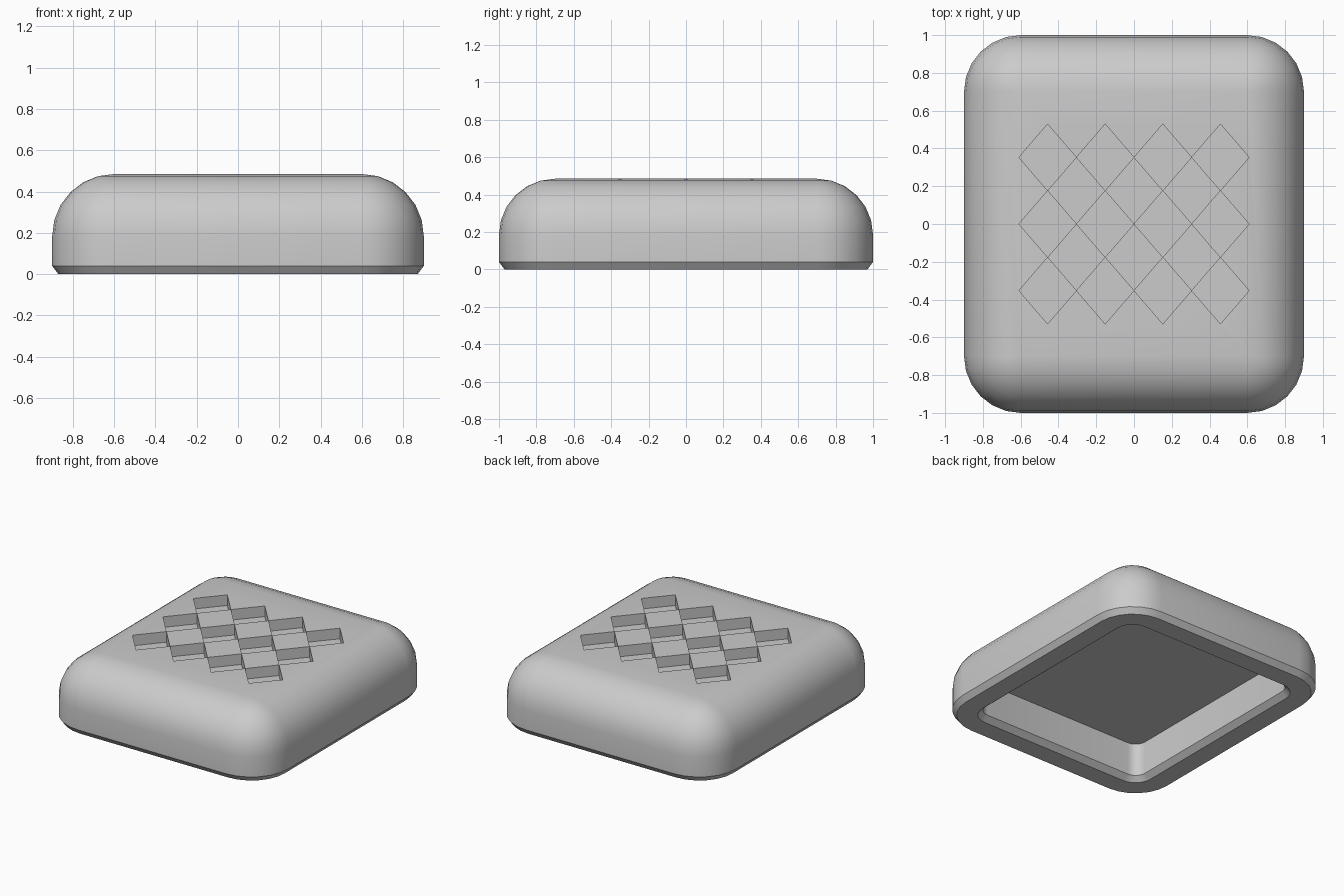
import bpy
import bmesh
from math import sin, cos, pi, radians

if "Cube" in bpy.data.objects:
    bpy.data.objects.remove(bpy.data.objects["Cube"])

HALF_X, HALF_Y, HEIGHT, ROUND = 0.9, 1.0, 0.485, 0.3
SEGS = 6

grey = bpy.data.materials.new("light_grey")
grey.use_nodes = True
colour = (0.6, 0.6, 0.6, 1.0)
grey.diffuse_color = colour
grey.node_tree.nodes["Principled BSDF"].inputs["Base Color"].default_value = colour


def make_object(name, bm):
    mesh = bpy.data.meshes.new(name)
    bmesh.ops.recalc_face_normals(bm, faces=bm.faces)
    bm.to_mesh(mesh)
    bm.free()
    mesh.materials.append(grey)
    obj = bpy.data.objects.new(name, mesh)
    bpy.context.collection.objects.link(obj)
    return obj


def rounded_ring(bm, inset, radius, z):
    """Rounded rectangle, inset from the full footprint."""
    cx, cy = HALF_X - inset - radius, HALF_Y - inset - radius
    ring = []
    for corner, (sx, sy) in enumerate(((1, 1), (-1, 1), (-1, -1), (1, -1))):
        for i in range(SEGS + 1):
            a = (corner + i / SEGS) * pi / 2
            ring.append(bm.verts.new((sx * cx + radius * cos(a), sy * cy + radius * sin(a), z)))
    return ring


# Section of the shell: inset, corner radius, height, from the inner ceiling out to the top
section = [(0.21, 0.08, 0.275), (0.21, 0.08, 0.035), (0.17, 0.13, 0.0),
           (0.03, 0.27, 0.0), (0.0, ROUND, 0.04)]
for i in range(SEGS + 1):
    a = i / SEGS * pi / 2
    reach = ROUND * cos(a)
    section.append((ROUND - reach, reach, HEIGHT - ROUND + ROUND * sin(a)))

# Hollow rounded body
bm = bmesh.new()
rings = [rounded_ring(bm, *s) for s in section]
for low, high in zip(rings, rings[1:]):
    for i in range(len(low)):
        j = (i + 1) % len(low)
        bm.faces.new((low[i], low[j], high[j], high[i]))
bm.faces.new(rings[0])
bm.faces.new(rings[-1])
bmesh.ops.remove_doubles(bm, verts=bm.verts, dist=0.0001)
body = make_object("rounded_body", bm)

# Diamond pockets, four by three, meeting at their corners
STEP_X, STEP_Y, DEPTH = 0.305, 0.353, 0.078
bm = bmesh.new()
for col in range(4):
    for row in range(3):
        x, y = (col - 1.5) * STEP_X, (row - 1) * STEP_Y
        dx, dy = STEP_X * 0.498, STEP_Y * 0.498
        loops = [[bm.verts.new((x + dx * cos(k * pi / 2), y + dy * sin(k * pi / 2), z))
                  for k in range(4)] for z in (HEIGHT - DEPTH, HEIGHT + 0.1)]
        for loop in loops:
            bm.faces.new(loop)
        for k in range(4):
            n = (k + 1) % 4
            bm.faces.new((loops[0][k], loops[0][n], loops[1][n], loops[1][k]))
cutter = make_object("diamond_cutter", bm)
cutter.hide_render = True

# Cut the pockets and shade the body
cut = body.modifiers.new("diamond_pockets", "BOOLEAN")
cut.operation = "DIFFERENCE"
cut.solver = "EXACT"
cut.object = cutter
bpy.ops.object.select_all(action="DESELECT")
body.select_set(True)
bpy.context.view_layer.objects.active = body
bpy.ops.object.modifier_apply(modifier=cut.name)
bpy.data.objects.remove(cutter)
bpy.ops.object.shade_smooth_by_angle(angle=radians(30))
